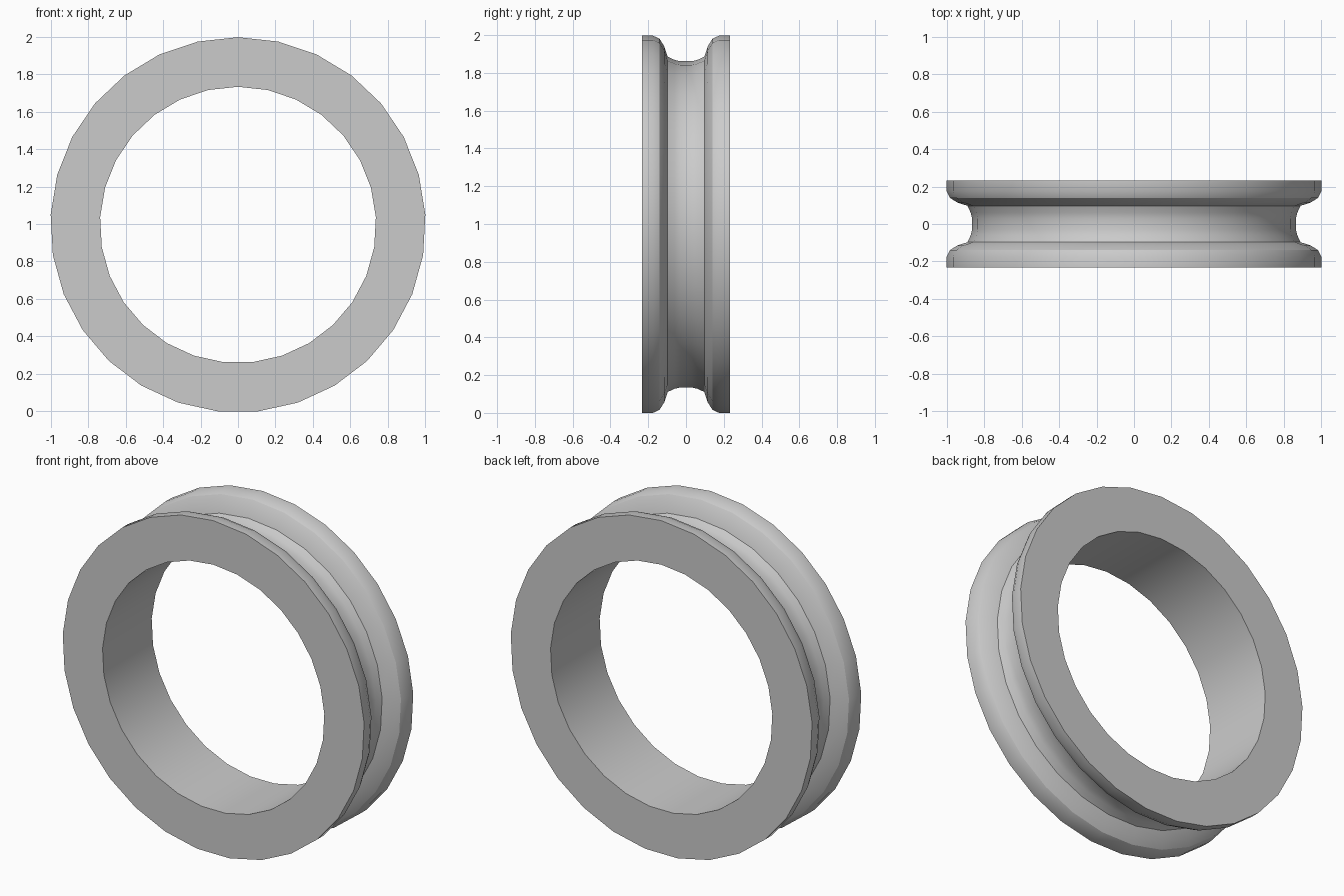
import bpy, bmesh, math

cube = bpy.data.objects.get("Cube")
if cube:
    bpy.data.objects.remove(cube, do_unlink=True)

SIDES = 29
R = 1.0015                                   # outer vertex radius, gives a width of 2
CENTRE_Z = R * math.cos(math.pi / SIDES)     # lowest flat rests on the ground

# Plain grey material
grey = bpy.data.materials.new("light grey")
grey.use_nodes = True
colour = (0.6, 0.6, 0.6, 1)
grey.diffuse_color = colour
grey.node_tree.nodes["Principled BSDF"].inputs["Base Color"].default_value = colour

# Half cross-section as (radius, distance from middle), mirrored to the other side
half = [(0.737, 0.233), (R, 0.233), (R, 0.175), (0.985, 0.14), (0.945, 0.115),
        (0.89, 0.097), (0.873, 0.06), (0.866, 0.03)]
profile = half + [(r, -y) for r, y in reversed(half)]

# Grooved ring: profile swept around the front-back axis
bm = bmesh.new()
rings = []
for i in range(SIDES):
    a = 2 * math.pi * i / SIDES
    rings.append([bm.verts.new((r * math.sin(a), y, CENTRE_Z + r * math.cos(a)))
                  for r, y in profile])
n = len(profile)
for i in range(SIDES):
    a, b = rings[i], rings[(i + 1) % SIDES]
    for j in range(n):
        k = (j + 1) % n
        bm.faces.new((a[j], a[k], b[k], b[j]))
bmesh.ops.recalc_face_normals(bm, faces=bm.faces)

mesh = bpy.data.meshes.new("grooved_ring")
bm.to_mesh(mesh)
bm.free()
mesh.materials.append(grey)
ring = bpy.data.objects.new("grooved_ring", mesh)
bpy.context.collection.objects.link(ring)

# Smooth the round surfaces, keep the rims crisp
bpy.ops.object.select_all(action="DESELECT")
ring.select_set(True)
bpy.context.view_layer.objects.active = ring
bpy.ops.object.shade_smooth_by_angle(angle=math.radians(30))
